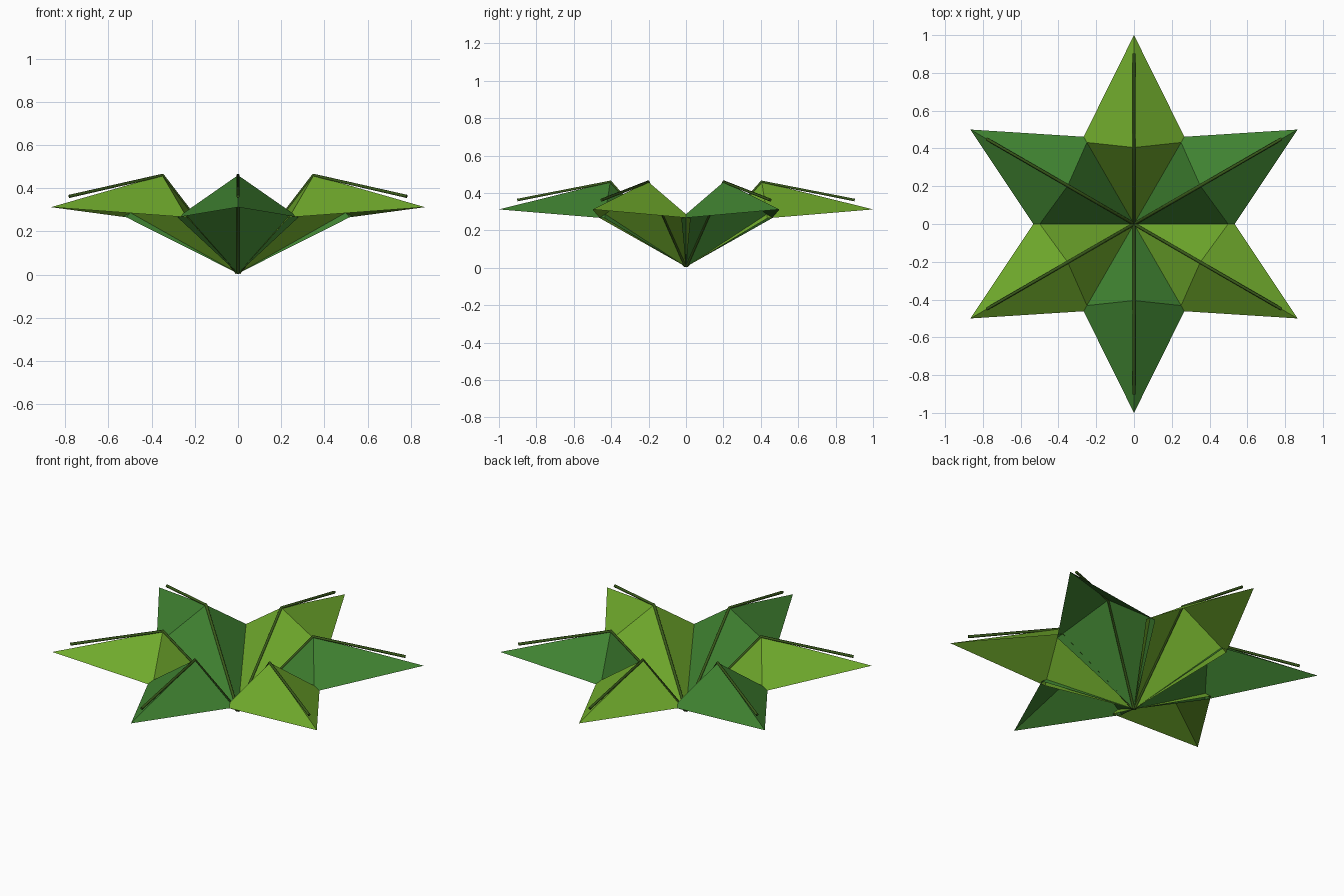
import bpy
import math
from mathutils import Matrix

if "Cube" in bpy.data.objects:
    bpy.data.objects.remove(bpy.data.objects["Cube"])


def material(name, color):
    m = bpy.data.materials.new(name)
    m.diffuse_color = (*color, 1)
    m.use_nodes = True
    m.node_tree.nodes["Principled BSDF"].inputs["Base Color"].default_value = m.diffuse_color
    return m


light = material("light_green", (0.16, 0.40, 0.025))
dark = material("dark_green", (0.05, 0.22, 0.03))
vein = material("vein_green", (0.04, 0.10, 0.01))

# Folded leaf pointing along +x: base, ridge peak, tip and two drooping sides
BASE, PEAK, TIP = (0, 0, 0.005), (0.405, 0, 0.46), (1, 0, 0.312)
LEFT, RIGHT = (0.435, 0.28, 0.265), (0.435, -0.28, 0.265)


def add_leaf(i, spin):
    mesh = bpy.data.meshes.new(f"leaf_{i}")
    mesh.from_pydata([BASE, PEAK, TIP, LEFT, RIGHT], [],
                     [(0, 1, 3), (0, 4, 1), (1, 2, 3), (1, 4, 2)])
    mesh.transform(spin)
    mesh.materials.append(light if i % 2 else dark)
    bpy.context.collection.objects.link(bpy.data.objects.new(f"leaf_{i}", mesh))


# Thin midrib following the ridge and floating slightly over the outer half
def add_midrib(i, spin):
    curve = bpy.data.curves.new(f"midrib_{i}", "CURVE")
    curve.dimensions = "3D"
    curve.bevel_depth = 0.008
    curve.bevel_resolution = 1
    curve.use_fill_caps = True
    line = curve.splines.new("POLY")
    line.points.add(2)
    path = [(0.005, 0, 0.008), (0.404, 0, 0.46), (0.902, 0, 0.362)]
    for p, co in zip(line.points, path):
        p.co = (*co, 1)
    curve.transform(spin)
    curve.materials.append(vein)
    bpy.context.collection.objects.link(bpy.data.objects.new(f"midrib_{i}", curve))


# Six leaves in alternating greens
for i in range(6):
    spin = Matrix.Rotation(math.radians(30 + 60 * i), 4, "Z")
    add_leaf(i, spin)
    add_midrib(i, spin)
